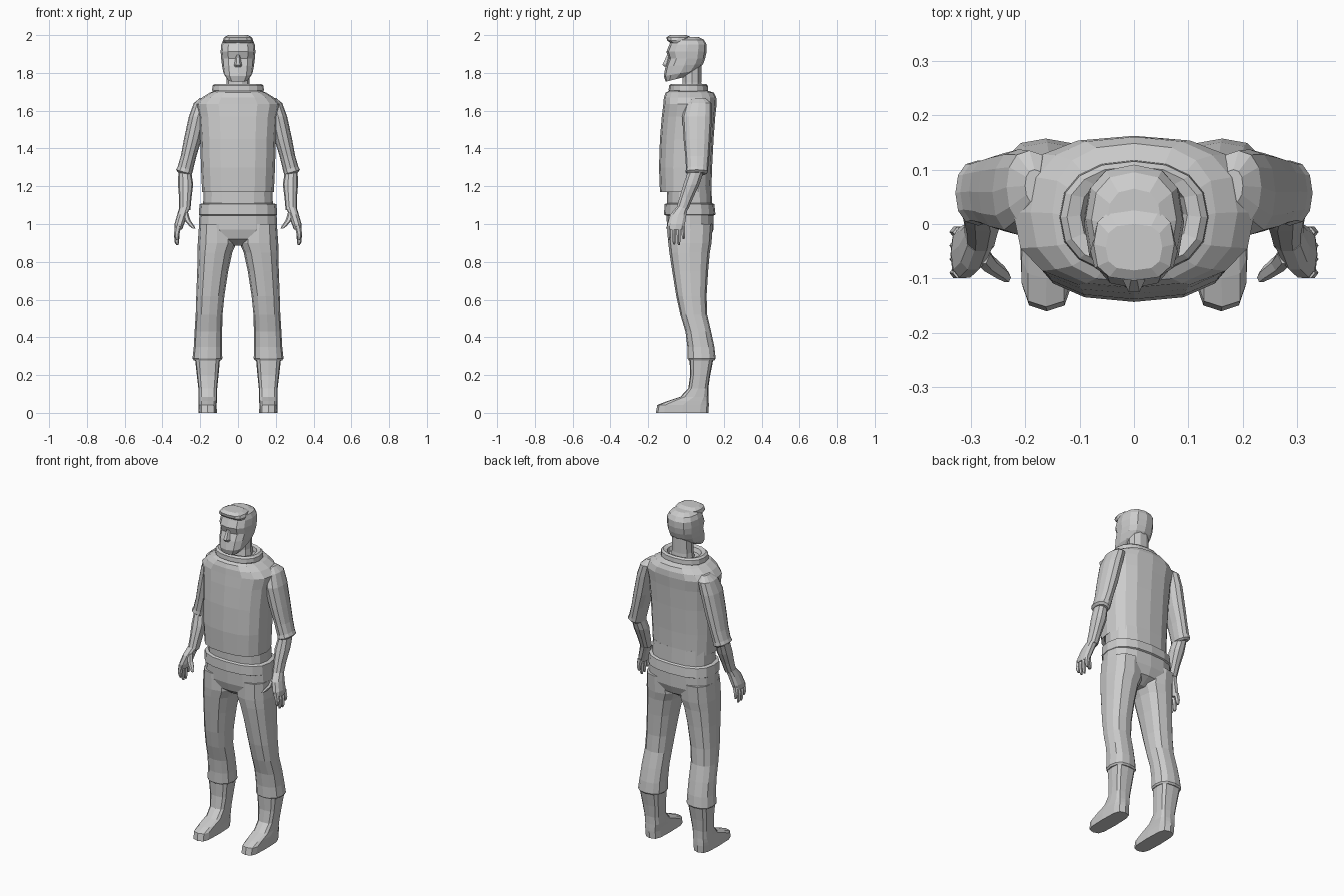
import bpy, bmesh, math


def loft(name, rings, n=12, power=2.5, mirror=False):
    """Skin superellipse rings given as (z, x0, x1, y0, y1[, tilt_y[, tilt_x]])."""
    bm = bmesh.new()
    loops = []
    for r in rings:
        z, x0, x1, y0, y1 = r[:5]
        ty = r[5] if len(r) > 5 else 0
        tx = r[6] if len(r) > 6 else 0
        loop = []
        for i in range(n):
            a = 2 * math.pi * i / n
            c, s = math.cos(a), math.sin(a)
            u = math.copysign(abs(c) ** (2 / power), c) * (x1 - x0) / 2
            v = math.copysign(abs(s) ** (2 / power), s) * (y1 - y0) / 2
            loop.append(bm.verts.new(((x0 + x1) / 2 + u, (y0 + y1) / 2 + v, z + ty * v + tx * u)))
        loops.append(loop)
    for a, b in zip(loops, loops[1:]):
        for i in range(n):
            j = (i + 1) % n
            bm.faces.new((a[i], a[j], b[j], b[i]))
    bm.faces.new(loops[0])
    bm.faces.new(loops[-1])
    bmesh.ops.recalc_face_normals(bm, faces=bm.faces)
    me = bpy.data.meshes.new(name)
    bm.to_mesh(me)
    bm.free()
    ob = bpy.data.objects.new(name, me)
    bpy.context.collection.objects.link(ob)
    if mirror:
        mod = ob.modifiers.new("Mirror", 'MIRROR')
        mod.use_mirror_merge = False
    return ob


def centred(name, rings, n=12, power=2.5):
    """Loft symmetric about x = 0, rings given as (z, half_width, y0, y1[, tilt])."""
    return loft(name, [(r[0], -r[1], r[1], *r[2:]) for r in rings], n, power)


# Loose shirt body
centred("shirt", [
    (1.185, 0.175, -0.12, 0.12), (1.17, 0.19, -0.138, 0.134), (1.30, 0.196, -0.143, 0.138),
    (1.45, 0.20, -0.138, 0.146), (1.57, 0.208, -0.128, 0.155), (1.635, 0.222, -0.12, 0.162),
    (1.67, 0.19, -0.117, 0.160), (1.695, 0.15, -0.108, 0.148), (1.708, 0.115, -0.085, 0.11)],
    n=16, power=2.5)

# Raised collar with a hollow centre
centred("collar", [
    (1.695, 0.13, -0.085, 0.113), (1.708, 0.137, -0.092, 0.117), (1.732, 0.135, -0.09, 0.115),
    (1.742, 0.123, -0.08, 0.106), (1.735, 0.098, -0.06, 0.092), (1.712, 0.09, -0.05, 0.088)],
    n=16, power=2.3)

# Undershirt band and belt
centred("waist_band", [(1.08, 0.185, -0.10, 0.138), (1.20, 0.182, -0.102, 0.135)], n=16)
centred("belt", [
    (1.045, 0.20, -0.105, 0.146), (1.05, 0.207, -0.116, 0.156),
    (1.105, 0.204, -0.114, 0.15), (1.11, 0.186, -0.10, 0.139)], n=16)

# Trousers
centred("trouser_seat", [
    (1.06, 0.204, -0.104, 0.147), (0.97, 0.208, -0.10, 0.145),
    (0.92, 0.15, -0.085, 0.125), (0.885, 0.06, -0.04, 0.07)], n=16)
loft("trouser_leg", [
    (1.00, 0.02, 0.206, -0.095, 0.142), (0.90, 0.008, 0.213, -0.094, 0.135),
    (0.85, 0.03, 0.214, -0.088, 0.126), (0.75, 0.052, 0.216, -0.073, 0.117),
    (0.62, 0.072, 0.221, -0.052, 0.109), (0.52, 0.082, 0.224, -0.03, 0.112),
    (0.43, 0.084, 0.230, -0.003, 0.133), (0.35, 0.085, 0.234, 0.007, 0.15),
    (0.288, 0.083, 0.241, 0.008, 0.157), (0.278, 0.09, 0.234, 0.015, 0.15)],
    n=12, mirror=True)

# Boots
loft("boot", [
    (0.30, 0.094, 0.229, 0.018, 0.148), (0.20, 0.103, 0.218, 0.022, 0.128),
    (0.13, 0.110, 0.210, 0.012, 0.118), (0.085, 0.110, 0.209, -0.03, 0.118),
    (0.062, 0.112, 0.210, -0.10, 0.120), (0.042, 0.113, 0.210, -0.152, 0.121),
    (0.0, 0.112, 0.208, -0.160, 0.118)], n=12, power=3.6, mirror=True)

# Sleeves, forearms and palms
loft("sleeve", [
    (1.668, 0.165, 0.20, 0.04, 0.10), (1.64, 0.15, 0.234, 0.0, 0.135),
    (1.57, 0.165, 0.260, -0.02, 0.137), (1.45, 0.192, 0.286, -0.013, 0.13),
    (1.36, 0.22, 0.303, -0.004, 0.123), (1.295, 0.238, 0.319, 0.0, 0.117, 0, 0.25),
    (1.275, 0.244, 0.328, -0.003, 0.117, 0, 0.3), (1.265, 0.255, 0.318, 0.01, 0.105, 0, 0.3)],
    n=12, power=2.3, mirror=True)
loft("forearm", [
    (1.29, 0.25, 0.315, 0.012, 0.10), (1.21, 0.237, 0.318, -0.015, 0.073),
    (1.14, 0.246, 0.312, -0.036, 0.04), (1.075, 0.252, 0.311, -0.055, 0.012)],
    n=10, power=2.2, mirror=True)
loft("palm", [
    (1.09, 0.254, 0.310, -0.05, 0.012), (1.05, 0.268, 0.322, -0.085, 0.004),
    (1.00, 0.285, 0.336, -0.100, -0.004), (0.97, 0.296, 0.337, -0.100, -0.012)],
    n=10, mirror=True)

# Four fingers fanned across the palm, then the thumb
for k, tip in enumerate((0.915, 0.892, 0.89, 0.92)):
    y = -0.09 + 0.025 * k
    loft("finger", [
        (0.99, 0.30, 0.333, y - 0.011, y + 0.011),
        (0.95, 0.309, 0.339, y - 0.011, y + 0.012),
        (tip + 0.015, 0.312, 0.336, y - 0.008, y + 0.011),
        (tip, 0.315, 0.328, y - 0.003, y + 0.008)], n=6, power=2, mirror=True)
loft("thumb", [
    (1.06, 0.264, 0.295, -0.075, -0.035), (1.02, 0.252, 0.284, -0.088, -0.055),
    (0.99, 0.231, 0.258, -0.102, -0.076), (0.977, 0.226, 0.241, -0.108, -0.088)],
    n=6, power=2, mirror=True)

# Neck and head
centred("neck", [
    (1.69, 0.07, -0.03, 0.09), (1.75, 0.06, -0.02, 0.083), (1.84, 0.06, -0.02, 0.084)],
    n=10, power=2.2)
centred("head", [
    (1.765, 0.056, -0.108, -0.012, 0.25), (1.798, 0.077, -0.118, 0.06, 0.17),
    (1.84, 0.085, -0.108, 0.09, 0.05), (1.875, 0.089, -0.092, 0.101),
    (1.912, 0.092, -0.104, 0.109), (1.95, 0.089, -0.088, 0.109),
    (1.975, 0.078, -0.08, 0.095), (1.99, 0.05, -0.065, 0.065)], n=12, power=2.5)

# Nose wedge and swept-up fringe
centred("nose", [
    (1.83, 0.02, -0.115, -0.08), (1.843, 0.02, -0.128, -0.08), (1.895, 0.01, -0.102, -0.08)],
    n=6, power=2)
centred("hair_fringe", [
    (1.958, 0.075, -0.082, -0.01), (1.972, 0.08, -0.10, 0.0),
    (1.988, 0.074, -0.104, 0.03), (2.0, 0.052, -0.085, 0.0)], n=12, power=2.8)
